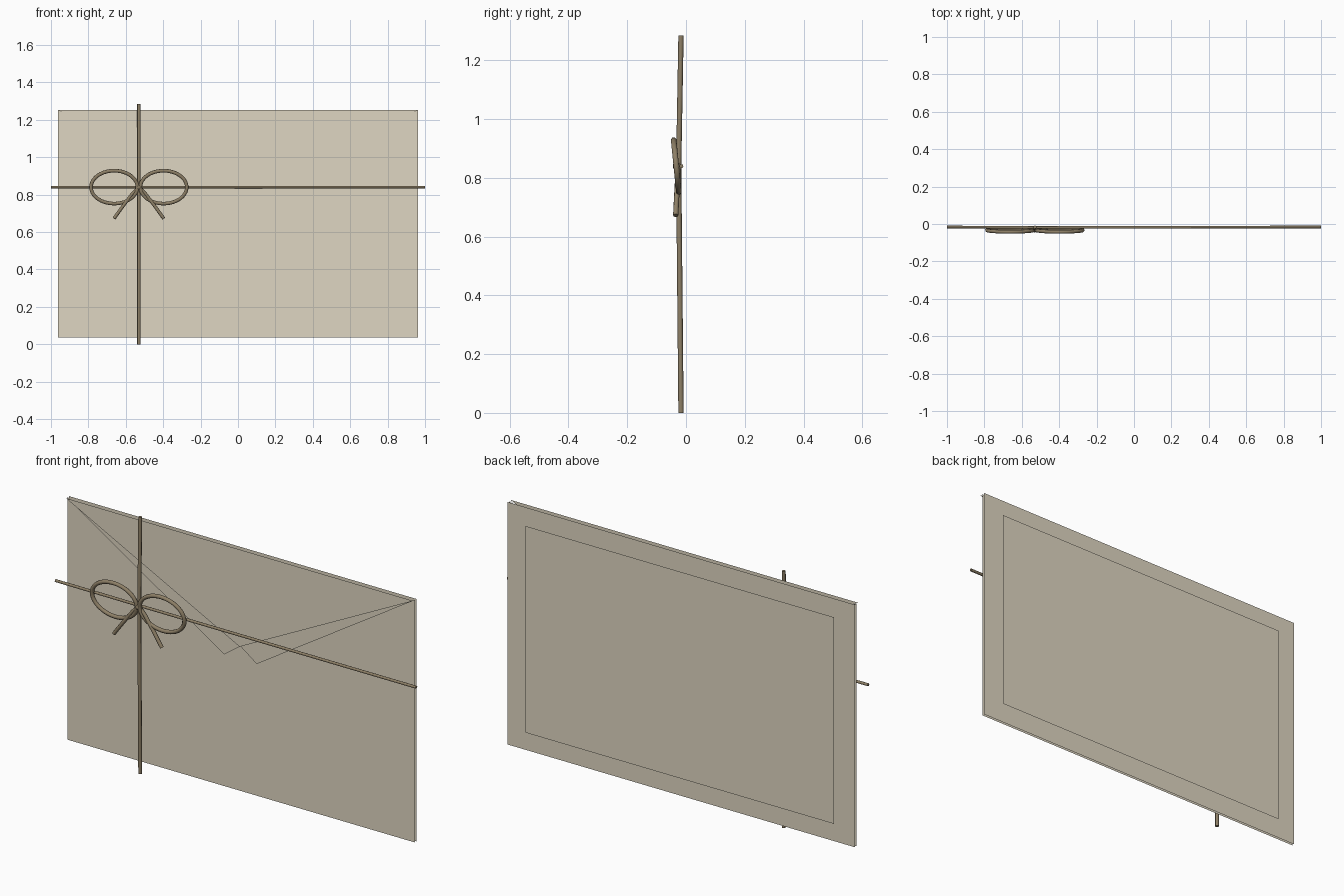
import bpy
import math

if "Cube" in bpy.data.objects:
    bpy.data.objects.remove(bpy.data.objects["Cube"])


def make_material(name, rgb):
    mat = bpy.data.materials.new(name)
    mat.use_nodes = True
    colour = (*rgb, 1)
    mat.diffuse_color = colour
    node = next(n for n in mat.node_tree.nodes if n.type == "BSDF_PRINCIPLED")
    node.inputs["Base Color"].default_value = colour
    node.inputs["Roughness"].default_value = 0.8
    return mat


paper = make_material("pale beige paper", (0.74, 0.675, 0.54))
twine = make_material("brown twine", (0.27, 0.215, 0.135))

HALF, LOW, HIGH = 0.963, 0.037, 1.252


def sheet(name, points):
    """Thin paper piece from (x, y, z) corners."""
    mesh = bpy.data.meshes.new(name)
    mesh.from_pydata(points, [], [range(len(points))])
    mesh.materials.append(paper)
    obj = bpy.data.objects.new(name, mesh)
    bpy.context.collection.objects.link(obj)


def rectangle(name, half, low, high, y):
    sheet(name, [(half, y, low), (-half, y, low), (-half, y, high), (half, y, high)])


def cord(name, points, radius, closed=False):
    """Round twine along a path."""
    curve = bpy.data.curves.new(name, "CURVE")
    curve.dimensions = "3D"
    curve.bevel_depth = radius
    curve.bevel_resolution = 2
    curve.use_fill_caps = True
    spline = curve.splines.new("POLY")
    spline.points.add(len(points) - 1)
    for p, co in zip(spline.points, points):
        p.co = (*co, 1)
    spline.use_cyclic_u = closed
    spline.use_smooth = True
    curve.materials.append(twine)
    obj = bpy.data.objects.new(name, curve)
    bpy.context.collection.objects.link(obj)


# Back of the envelope with its raised panel
rectangle("envelope_back", HALF, LOW, HIGH, 0.038)
rectangle("back_panel", 0.855, 0.13, 1.165, 0.05)

# Folded bottom flap
NOTCH_Z, TIP_X, TIP_Z = 0.765, 0.09, 0.7
sheet("bottom_flap", [(-HALF, 0.025, LOW), (HALF, 0.025, LOW), (0, 0.025, NOTCH_Z)])

# Side flaps and the narrow folds lying over them
for side, label, y in ((-1, "right", 0.026), (1, "left", 0.027)):
    flap = [(side * HALF, y, LOW), (side * HALF, y, HIGH), (-side * TIP_X, y, TIP_Z)]
    fold = [(side * TIP_X, 0.019, TIP_Z), (side * HALF, 0.019, HIGH), (0, 0.019, NOTCH_Z)]
    for name, corners in (("_side_flap", flap), ("_narrow_fold", fold)):
        sheet(label + name, corners if side < 0 else corners[::-1])

# Top flap
sheet("top_flap", [(HALF, 0.012, HIGH), (-HALF, 0.012, HIGH), (0, 0.012, NOTCH_Z)])

# Twine crossing the front
KNOT_X, KNOT_Z = -0.53, 0.84
cord("horizontal_twine", [(-1, -0.016, KNOT_Z), (KNOT_X, -0.018, KNOT_Z), (1, -0.016, KNOT_Z)], 0.007)
cord("vertical_twine", [(KNOT_X, -0.017, 0), (KNOT_X, -0.025, KNOT_Z), (KNOT_X, -0.017, 1.285)], 0.009)

# Bow loops leaning forward at the top, and loose tails
STEPS = 40
for side, label in ((-1, "right"), (1, "left")):
    loop = []
    for i in range(STEPS):
        a = math.tau * i / STEPS
        rise = 0.088 * math.sin(a)
        loop.append((KNOT_X + side * (0.132 + 0.124 * math.cos(a)),
                     -0.033 - 0.1 * rise, KNOT_Z + rise))
    cord(label + "_bow_loop", loop, 0.01, True)
    cord(label + "_bow_tail",
         [(KNOT_X, -0.026, KNOT_Z), (KNOT_X + side * 0.035, -0.028, 0.805),
          (KNOT_X + side * 0.09, -0.032, 0.732), (KNOT_X + side * 0.133, -0.035, 0.672)], 0.009)

# Knot
bpy.ops.mesh.primitive_uv_sphere_add(segments=16, ring_count=8, radius=0.015,
                                     location=(KNOT_X, -0.03, KNOT_Z))
knot = bpy.context.object
knot.name = "bow_knot"
knot.data.materials.append(twine)
bpy.ops.object.shade_smooth()
